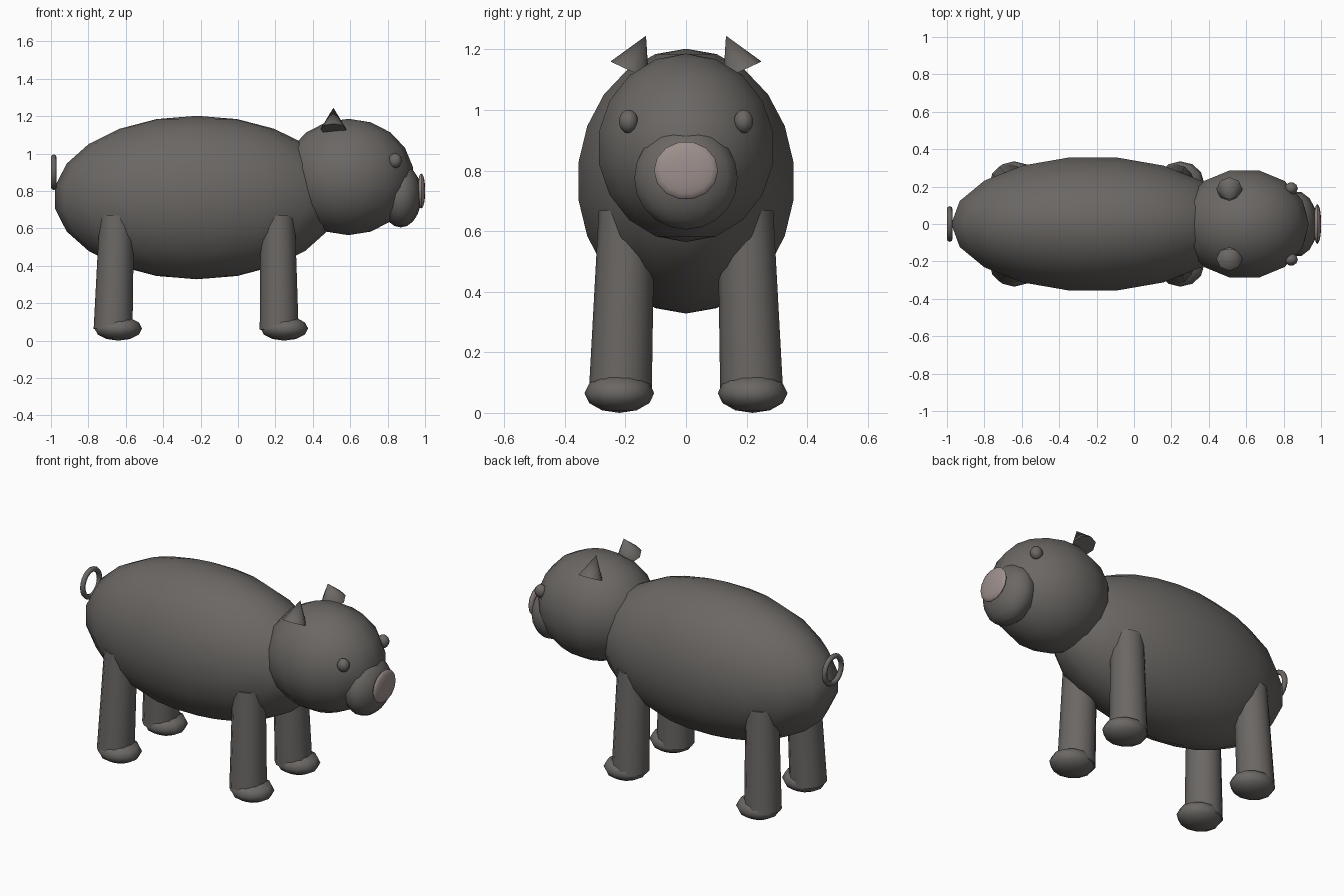
import bpy, bmesh
from math import radians, pi
from mathutils import Matrix, Vector

cube = bpy.data.objects.get("Cube")
if cube:
    bpy.data.objects.remove(cube)


def material(name, colour):
    mat = bpy.data.materials.new(name)
    mat.use_nodes = True
    mat.diffuse_color = (*colour, 1)
    bsdf = mat.node_tree.nodes["Principled BSDF"]
    bsdf.inputs["Base Color"].default_value = (*colour, 1)
    bsdf.inputs["Roughness"].default_value = 0.8
    return mat


HIDE = material("dark grey hide", (0.145, 0.135, 0.127))
PINK = material("dusty pink", (0.34, 0.28, 0.265))


def finish(name, bm, mat):
    mesh = bpy.data.meshes.new(name)
    bmesh.ops.recalc_face_normals(bm, faces=bm.faces)
    bm.to_mesh(mesh)
    bm.free()
    mesh.materials.append(mat)
    obj = bpy.data.objects.new(name, mesh)
    bpy.context.collection.objects.link(obj)
    bpy.ops.object.select_all(action='DESELECT')
    obj.select_set(True)
    bpy.context.view_layer.objects.active = obj
    bpy.ops.object.shade_smooth_by_angle(angle=radians(55))
    return obj


def ellipsoid(name, centre, radii, segments, rings, mat=HIDE, turn=None):
    bm = bmesh.new()
    bmesh.ops.create_uvsphere(bm, u_segments=segments, v_segments=rings, radius=1)
    turn = turn or Matrix.Rotation(pi / 2, 4, 'Z')
    bm.transform(Matrix.Translation(centre) @ Matrix.Diagonal((*radii, 1)) @ turn)
    return finish(name, bm, mat)


def tapered(name, start, end, r1, r2, sides):
    """Cylinder or cone running between two points."""
    start, end = Vector(start), Vector(end)
    axis = end - start
    bm = bmesh.new()
    bmesh.ops.create_cone(bm, cap_ends=True, segments=sides, radius1=r1,
                          radius2=r2, depth=axis.length)
    turn = Vector((0, 0, 1)).rotation_difference(axis).to_matrix().to_4x4()
    bm.transform(Matrix.Translation((start + end) / 2) @ turn)
    return finish(name, bm, HIDE)


# Body, head and snout
ellipsoid("body", (-0.22, 0, 0.765), (0.765, 0.364, 0.437), 18, 11)
ellipsoid("head", (0.59, 0, 0.875), (0.35, 0.299, 0.311), 14, 9)
ellipsoid("snout", (0.87, 0, 0.775), (0.112, 0.175, 0.17), 14, 10)
ellipsoid("nose_disc", (0.98, 0, 0.80), (0.021, 0.106, 0.096), 14, 10,
          PINK, Matrix.Rotation(pi / 2, 4, 'Y'))

# Paired parts
for side, s in (("left", 1), ("right", -1)):
    ellipsoid(side + "_eye", (0.84, s * 0.19, 0.962), (0.036, 0.033, 0.039), 10, 8)
    tapered(side + "_ear", (0.51, s * 0.186, 1.13), (0.51, s * 0.132, 1.245),
            0.07, 0, 8)
    for end, x, lean in (("front", 0.22, -0.008), ("back", -0.668, 0.02)):
        tapered(f"{end}_{side}_leg", (x, s * 0.217, 0.06),
                (x + lean, s * 0.196, 0.665), 0.104, 0.092, 12)
        ellipsoid(f"{end}_{side}_foot", (x + 0.028, s * 0.22, 0.065),
                  (0.127, 0.115, 0.065), 12, 6)

# Ring tail
bm = bmesh.new()
bmesh.ops.create_circle(bm, segments=8, radius=0.015,
                        matrix=Matrix.Translation((0.08, 0, 0))
                        @ Matrix.Rotation(pi / 2, 4, 'X'))
bmesh.ops.spin(bm, geom=bm.verts[:] + bm.edges[:], cent=(0, 0, 0),
               axis=(0, 0, 1), angle=2 * pi, steps=20, use_merge=True)
bm.transform(Matrix.Translation((-0.985, 0, 0.9)) @ Matrix.Rotation(pi / 2, 4, 'Y'))
bmesh.ops.remove_doubles(bm, verts=bm.verts, dist=0.0005)
finish("tail", bm, HIDE)
